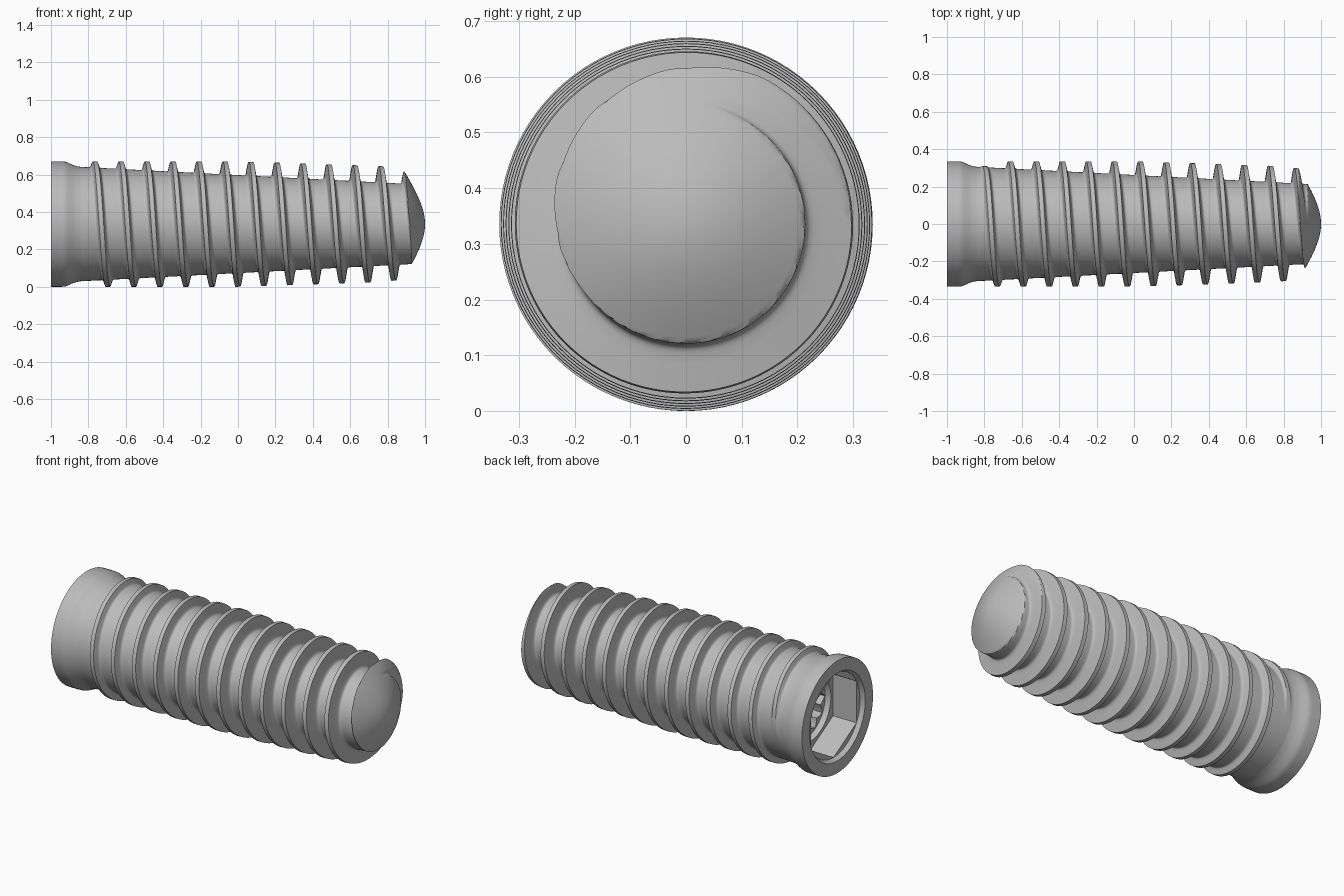
import bpy, bmesh, math

cube = bpy.data.objects.get("Cube")
if cube:
    bpy.data.objects.remove(cube)

STEPS = 96            # segments around the axis
AXIS_Z = 0.335
PITCH = 0.139
FIRST_CREST = -0.765
BODY_START, BODY_END = -0.84, 0.935
TAU = math.tau

metal = bpy.data.materials.new("grey metal")
metal.use_nodes = True
grey = (0.5, 0.5, 0.5, 1)
metal.diffuse_color = grey
metal.node_tree.nodes["Principled BSDF"].inputs["Base Color"].default_value = grey


def point(x, r, a):
    """Point at angle a, turning from the top towards the front."""
    return (x, -r * math.sin(a), AXIS_Z + r * math.cos(a))


def lerp_table(table, v):
    if v <= table[0][0]:
        return table[0][1]
    for (v0, r0), (v1, r1) in zip(table, table[1:]):
        if v <= v1:
            return r0 + (r1 - r0) * (v - v0) / (v1 - v0)
    return table[-1][1]


def finish(name, bm):
    bmesh.ops.remove_doubles(bm, verts=bm.verts, dist=1e-5)
    bmesh.ops.recalc_face_normals(bm, faces=bm.faces)
    mesh = bpy.data.meshes.new(name)
    bm.to_mesh(mesh)
    bm.free()
    mesh.materials.append(metal)
    obj = bpy.data.objects.new(name, mesh)
    bpy.context.collection.objects.link(obj)
    bpy.ops.object.select_all(action='DESELECT')
    obj.select_set(True)
    bpy.context.view_layer.objects.active = obj
    bpy.ops.object.shade_smooth_by_angle(angle=math.radians(35))
    return obj


def lathe(name, rings):
    """Skin rings of (x, radius); a radius may be a function of the angle."""
    bm = bmesh.new()
    rows = []
    for x, r in rings:
        rows.append([bm.verts.new(point(x, r(a) if callable(r) else r, a))
                     for a in (TAU * j / STEPS for j in range(STEPS))])
    for row, nxt in zip(rows, rows[1:]):
        for j in range(STEPS):
            k = (j + 1) % STEPS
            bm.faces.new((row[j], row[k], nxt[k], nxt[j]))
    return finish(name, bm)


# Tapered core, thread and rounded tip as radius rules
TOOTH = [(0.012, 1), (0.022, 0.2), (0.025, 0.09), (0.029, 0.035),
         (0.034, 0.008), (0.042, 0)]
CREST = [(0, 0.335), (0.3, 0.326), (0.76, 0.31), (0.9, 0.295)]


def core(x):
    return 0.262 - 0.052 * x


def dome(x):
    s = max(0, 1 - x)
    return math.sqrt(0.5 * s + 2 * s * s)


def body_radius(x, a):
    u = (x - FIRST_CREST) / PITCH - a / TAU
    turn = round(u)
    height = lerp_table(TOOTH, abs(u - turn) * PITCH)
    t = min(1, max(0, (TAU * turn + a + 2.0) / 1.7))
    height *= t * t * (3 - 2 * t)
    r = core(x) + (lerp_table(CREST, x) - core(x)) * height
    return min(r, dome(x))


# Threaded body: grid whose columns follow the helix
half = [0, 0.006, 0.012, 0.017, 0.022, 0.025, 0.029, 0.034, 0.042, 0.055, PITCH / 2]
keys = [-d for d in reversed(half)] + half[1:]
offsets = []
for d0, d1 in zip(keys, keys[1:]):
    offsets += [d0, (d0 + d1) / 2]

bm = bmesh.new()
rows = []
for j in range(STEPS + 1):
    a = TAU * j / STEPS
    row = []
    for turn in range(-2, 14):
        for d in offsets:
            x = FIRST_CREST + PITCH * (turn + a / TAU) + d
            x = min(BODY_END, max(BODY_START, x))
            row.append((x, body_radius(x, a), a))
    rows.append(row)
for row, nxt in zip(rows, rows[1:]):
    for i in range(len(row) - 1):
        if row[i + 1][0] - row[i][0] < 1e-6 and nxt[i + 1][0] - nxt[i][0] < 1e-6:
            continue
        corners = (row[i], row[i + 1], nxt[i + 1], nxt[i])
        bm.faces.new([bm.verts.new(point(*c)) for c in corners])
finish("threaded_body", bm)

# Rounded tip
tip = []
for i in range(17):
    s = (1 - BODY_END) * (1 - i / 16) ** 2
    tip.append((1 - s, dome(1 - s)))
lathe("rounded_tip", tip)


# Collar with a chamfered hexagonal socket and a deeper star socket
def hexagon(a):
    sector = TAU / 6
    return 0.248 * math.cos(sector / 2) / math.cos(a % sector - sector / 2)


def star(a):
    phase = (a * 12 / TAU) % 1
    return 0.145 + 0.035 * abs(2 * phase - 1)


lathe("socket_collar", [
    (BODY_START, core(BODY_START)), (-0.86, 0.309), (-0.885, 0.317), (-0.91, 0.329),
    (-0.925, 0.334), (-0.94, 0.335), (-1, 0.335),
    (-1, 0.262), (-0.975, 0.248), (-0.975, hexagon), (-0.82, hexagon),
    (-0.82, 0.195), (-0.79, 0.185), (-0.79, star), (-0.65, star),
    (-0.65, 0.13), (-0.45, 0.13), (-0.4, 0)])
